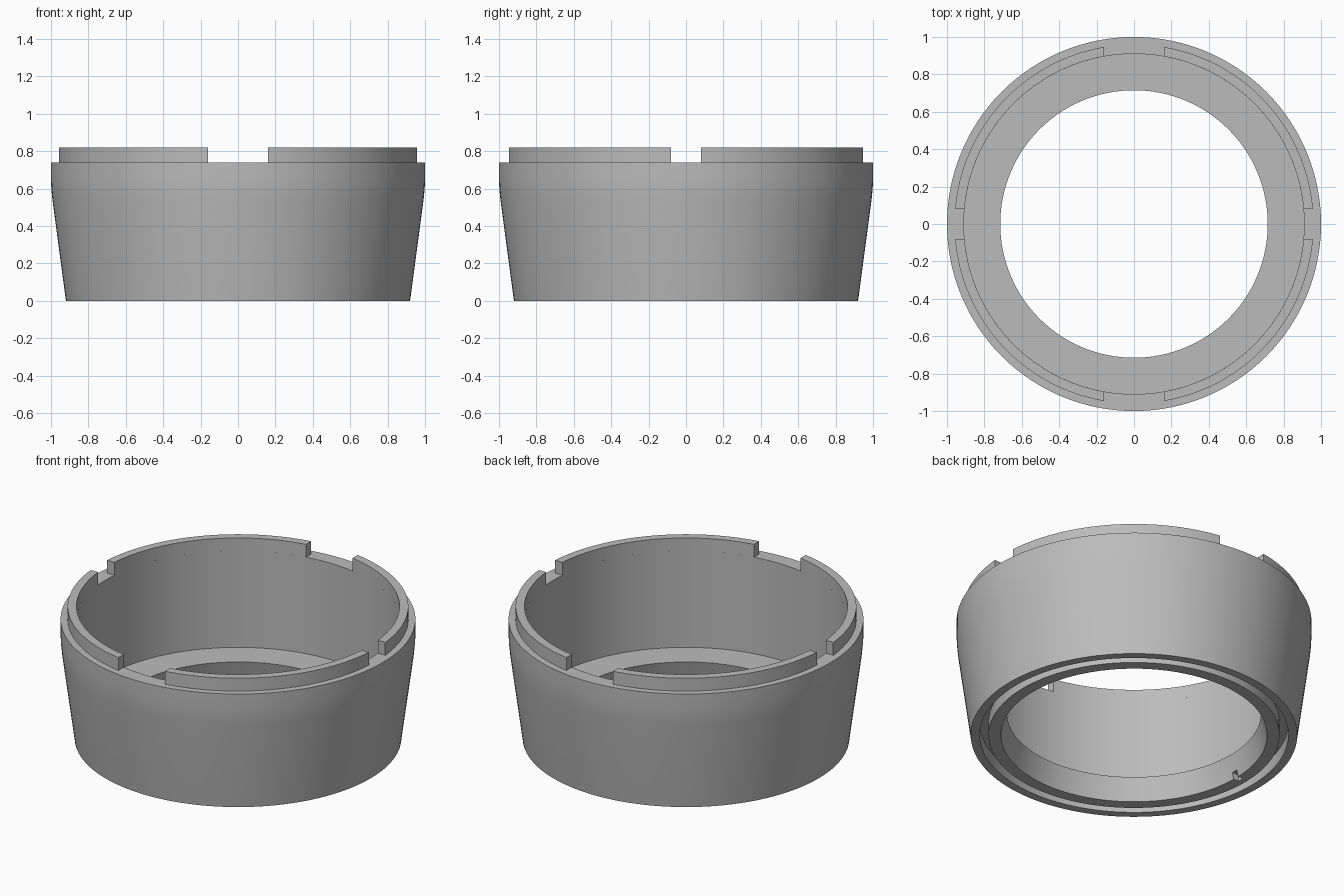
import bpy, bmesh, math

SEGMENTS = 128
WALL, LIP, GAP_X, GAP_Y = 0.91, 0.96, 0.16, 0.08
SHOULDER, TOP = 0.74, 0.82

cube = bpy.data.objects.get("Cube")
if cube:
    bpy.data.objects.remove(cube, do_unlink=True)

grey = bpy.data.materials.new("plain grey")
grey.use_nodes = True
grey.diffuse_color = (0.5, 0.5, 0.5, 1)
grey.node_tree.nodes["Principled BSDF"].inputs["Base Color"].default_value = (0.5, 0.5, 0.5, 1)


def finish(bm, name):
    bmesh.ops.recalc_face_normals(bm, faces=bm.faces[:])
    mesh = bpy.data.meshes.new(name)
    bm.to_mesh(mesh)
    bm.free()
    mesh.materials.append(grey)
    obj = bpy.data.objects.new(name, mesh)
    bpy.context.collection.objects.link(obj)
    return obj


def select_only(obj):
    bpy.ops.object.select_all(action='DESELECT')
    obj.select_set(True)
    bpy.context.view_layer.objects.active = obj


def loft(bm, rings, closed):
    """Skin equal-length closed sections, capping the ends if open."""
    loops = [[bm.verts.new(p) for p in ring] for ring in rings]
    pairs = list(zip(loops, loops[1:]))
    if closed:
        pairs.append((loops[-1], loops[0]))
    else:
        bm.faces.new(loops[0])
        bm.faces.new(loops[-1])
    for a, b in pairs:
        for i in range(len(a)):
            j = (i + 1) % len(a)
            bm.faces.new((a[i], a[j], b[j], b[i]))


# Cup body: tapered wall, open floor and a groove underneath (radius, height)
profile = [(0.75, 0), (0.82, 0), (0.82, 0.08), (0.87, 0.08), (0.87, 0),
           (0.92, 0), (0.992, 0.54), (0.998, 0.6), (1, 0.65), (1, SHOULDER),
           (WALL, SHOULDER), (WALL, 0.14), (0.715, 0.14)]
bm = bmesh.new()
turns = [math.tau * i / SEGMENTS for i in range(SEGMENTS)]
loft(bm, [[(r * math.cos(t), r * math.sin(t), z) for r, z in profile] for t in turns], True)
body = finish(bm, "cup_body")

# Small key slot in the lower edge of the opening
bm = bmesh.new()
bmesh.ops.create_cube(bm, size=1)
bmesh.ops.scale(bm, vec=(0.1, 0.04, 0.08), verts=bm.verts[:])
bmesh.ops.translate(bm, vec=(-0.735, 0, 0), verts=bm.verts[:])
cutter = finish(bm, "slot_cutter")
cutter.hide_render = True
slot = body.modifiers.new("key slot", 'BOOLEAN')
slot.operation = 'DIFFERENCE'
slot.solver = 'EXACT'
slot.object = cutter
select_only(body)
bpy.ops.object.modifier_apply(modifier=slot.name)
bpy.data.objects.remove(cutter, do_unlink=True)


# Four curved rim segments, with ends cut parallel to the axes
def rim_segment(name, sx, sy):
    def point(r, f, z):
        start, end = math.asin(GAP_Y / r), math.acos(GAP_X / r)
        t = start + (end - start) * f
        return (sx * r * math.cos(t), sy * r * math.sin(t), z)

    section = [(WALL, SHOULDER), (LIP, SHOULDER), (LIP, TOP), (WALL, TOP)]
    steps = SEGMENTS // 4
    bm = bmesh.new()
    loft(bm, [[point(r, i / steps, z) for r, z in section] for i in range(steps + 1)], False)
    return finish(bm, name)


parts = [body]
for sy, depth in ((-1, "front"), (1, "back")):
    for sx, side in ((1, "left"), (-1, "right")):
        parts.append(rim_segment(f"rim_segment_{depth}_{side}", sx, sy))

for part in parts:
    select_only(part)
    bpy.ops.object.shade_smooth_by_angle(angle=math.radians(30))
